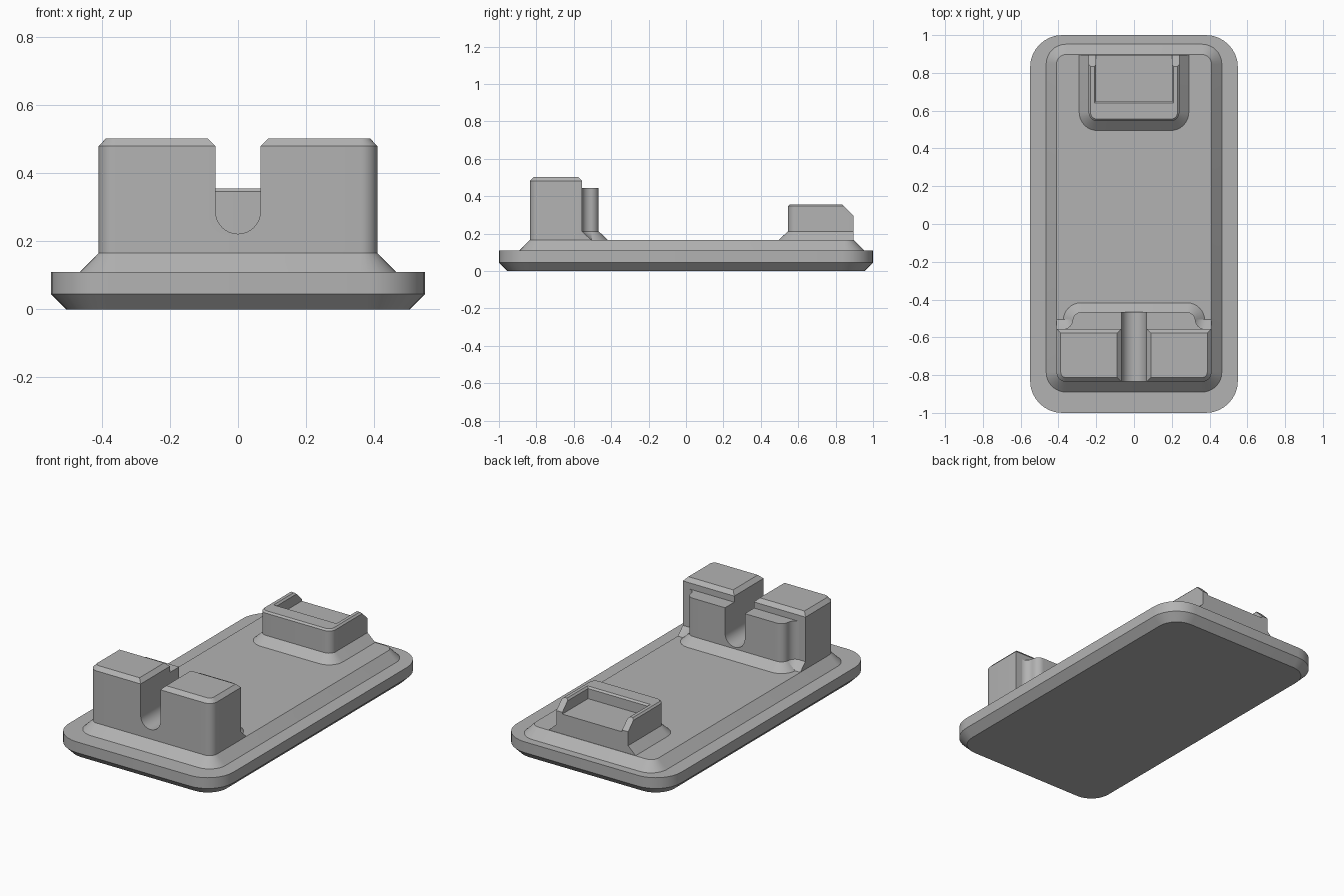
import bpy, bmesh, math
from mathutils import Vector

if "Cube" in bpy.data.objects:
    bpy.data.objects.remove(bpy.data.objects["Cube"])

grey = bpy.data.materials.new("plain grey")
grey.use_nodes = True
colour = (0.45, 0.45, 0.45, 1)
grey.diffuse_color = colour
grey.node_tree.nodes["Principled BSDF"].inputs["Base Color"].default_value = colour


def outline(corners, steps=8):
    """Round each square corner (x, y, radius) of a closed outline."""
    points = []
    for i, (x, y, r) in enumerate(corners):
        p = Vector((x, y))
        a = (Vector(corners[i - 1][:2]) - p).normalized()
        b = (Vector(corners[(i + 1) % len(corners)][:2]) - p).normalized()
        for k in range(steps + 1):
            t = math.pi / 2 * (1 - k / steps)
            points.append(p + r * (a * (1 - math.cos(t)) + b * (1 - math.sin(t))))
    return points


def rect(x, y0, y1, front_r, back_r):
    return [(-x, y0, front_r), (x, y0, front_r), (x, y1, back_r), (-x, y1, back_r)]


def make_object(name, bm):
    bmesh.ops.remove_doubles(bm, verts=bm.verts, dist=1e-5)
    bmesh.ops.recalc_face_normals(bm, faces=bm.faces)
    mesh = bpy.data.meshes.new(name)
    bm.to_mesh(mesh)
    bm.free()
    mesh.materials.append(grey)
    obj = bpy.data.objects.new(name, mesh)
    bpy.context.collection.objects.link(obj)
    return obj


def loft(name, sections):
    """Stack rounded outlines, given as (corners, height), into a solid."""
    bm = bmesh.new()
    rings = [[bm.verts.new((p.x, p.y, z)) for p in outline(c)] for c, z in sections]
    for low, high in zip(rings, rings[1:]):
        for i in range(len(low)):
            bm.faces.new((low[i - 1], low[i], high[i], high[i - 1]))
    bm.faces.new(rings[0])
    bm.faces.new(rings[-1])
    return make_object(name, bm)


def prism(name, points, step):
    """Extrude a closed profile of 3D points."""
    bm = bmesh.new()
    face = bm.faces.new([bm.verts.new(p) for p in points])
    new = bmesh.ops.extrude_face_region(bm, geom=[face])["geom"]
    bmesh.ops.translate(bm, vec=step, verts=[v for v in new if isinstance(v, bmesh.types.BMVert)])
    return make_object(name, bm)


def cut(obj, cutter):
    cutter.hide_render = True
    bpy.context.view_layer.objects.active = obj
    mod = obj.modifiers.new("cut", "BOOLEAN")
    mod.operation, mod.solver, mod.object = "DIFFERENCE", "EXACT", cutter
    bpy.ops.object.modifier_apply(modifier=mod.name)


# Base plate with a bevelled underside
def plate(d):
    return rect(0.55 - d, d - 1, 1 - d, 0.17 - d, 0.17 - d)


base = loft("base_plate", [(plate(0.045), 0), (plate(0), 0.045), (plate(0), 0.11)])


# Raised deck with sloped sides
def deck_outline(d):
    return rect(0.41 + d, -0.835 - d, 0.897 + d, 0.05 + d, 0.05 + d)


deck = loft("raised_deck", [(deck_outline(0.055), 0.11), (deck_outline(0), 0.165)])


# Tall front post with chamfered top
def post_outline(d):
    return rect(0.41 - d, -0.835 + d, -0.555 - d, 0.05 - d, 0)


post = loft("front_post", [(post_outline(0), 0.16), (post_outline(0), 0.48), (post_outline(0.022), 0.503)])


# Lower step behind the post, flared at its foot
def step_outline(d):
    half = [(0.4095, -0.65, 0), (0.4095, -0.556 + d, 0),
            (0.325 + d, -0.556 + d, 0.05 - d), (0.325 + d, -0.467 + d, 0.045 + d)]
    return half + [(-x, y, r) for x, y, r in reversed(half)]


step = loft("post_step", [(step_outline(0.05), 0.165), (step_outline(0), 0.212), (step_outline(0), 0.443)])

# Round-bottomed slot through post and step
w = 0.066
slot_profile = [(w * math.cos(a), -1, 0.288 + w * math.sin(a))
                for a in (math.pi * (1 + k / 16) for k in range(17))]
slot_profile += [(w, -1, 0.48), (w + 0.04, -1, 0.52), (-w - 0.04, -1, 0.52), (-w, -1, 0.48)]
slot = prism("slot_cutter", slot_profile, (0, 0.8, 0))
cut(post, slot)
cut(step, slot)


# Rear cradle with a flared foot
def cradle_outline(d):
    return rect(0.24 + d, 0.545 - d, 0.895, 0.045 + d, 0)


cradle = loft("rear_cradle", [(cradle_outline(0.05), 0.165), (cradle_outline(0), 0.212),
                              (cradle_outline(0), 0.346), (cradle_outline(-0.01), 0.356)])


# Cradle pocket, open at the back, and sloped arm ends
def pocket_outline(d):
    return rect(0.2 + d, 0.65 - d, 1, 0, 0)


pocket = loft("pocket_cutter", [(pocket_outline(0), 0.285), (pocket_outline(0), 0.346),
                                (pocket_outline(0.02), 0.366)])
slope = prism("arm_end_cutter", [(-0.4, 0.785, 0.406), (-0.4, 0.965, 0.226), (-0.4, 0.965, 0.406)], (0.8, 0, 0))
cut(cradle, pocket)
cut(cradle, slope)

for cutter in (slot, pocket, slope):
    bpy.data.objects.remove(cutter)

# Smooth the rounded corners, keep the edges crisp
bpy.ops.object.select_all(action="DESELECT")
for obj in (base, deck, post, step, cradle):
    obj.select_set(True)
bpy.ops.object.shade_smooth_by_angle(angle=math.radians(25))
